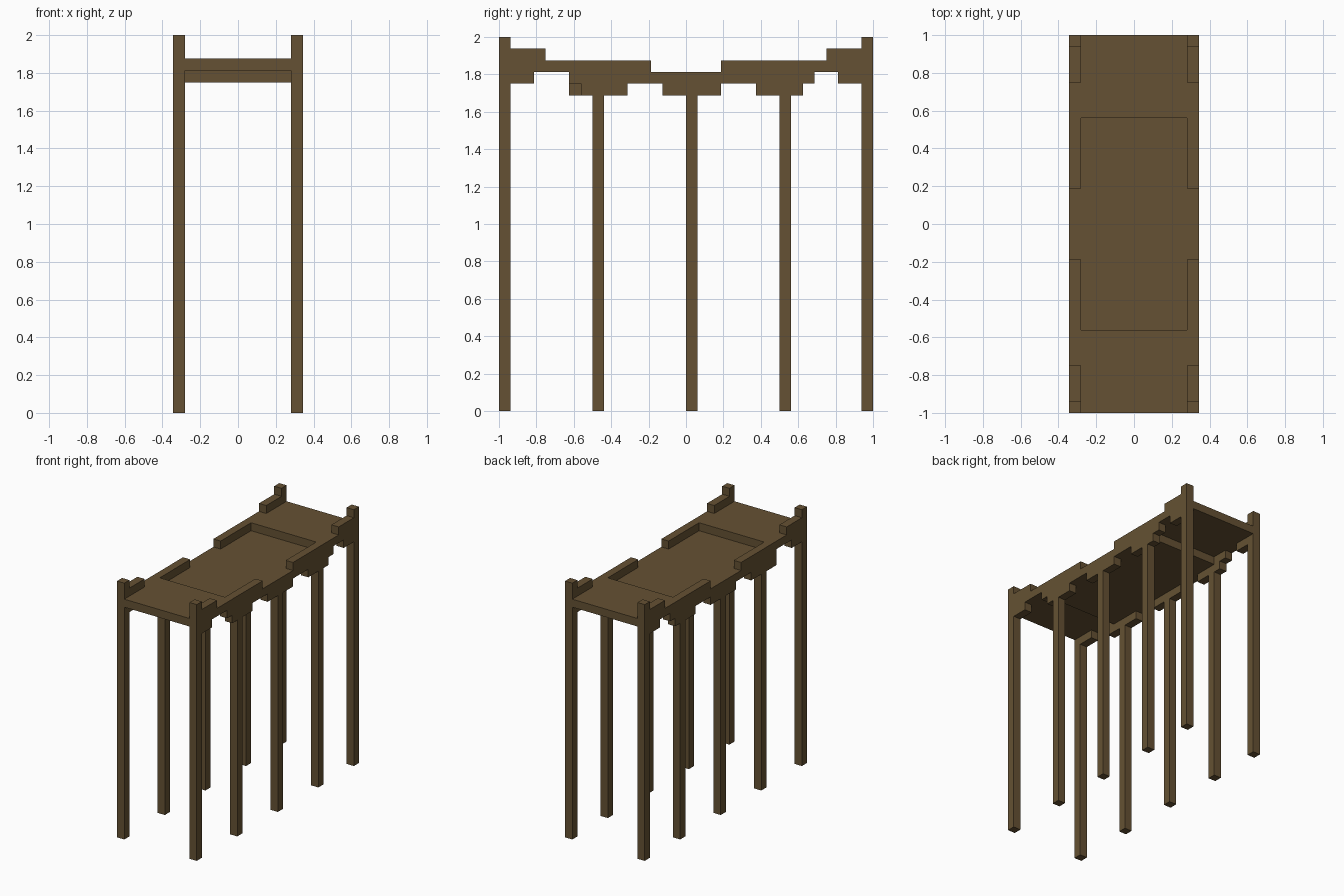
import bpy
import bmesh

cube = bpy.data.objects.get("Cube")
if cube:
    bpy.data.objects.remove(cube, do_unlink=True)

U = 1 / 16          # one grid step
OUTER = 5.5         # half width over the posts, in steps
INNER = 4.5         # half width between the posts

wood = bpy.data.materials.new("dark wood")
wood.use_nodes = True
WOOD_COLOUR = (0.130, 0.083, 0.033, 1)
wood.diffuse_color = WOOD_COLOUR
wood.node_tree.nodes["Principled BSDF"].inputs["Base Color"].default_value = WOOD_COLOUR


def extrude_profile(name, profile, x0, x1):
    """Extrude a (y, z) outline along x; all values in grid steps."""
    bm = bmesh.new()
    face = bm.faces.new([bm.verts.new((x0 * U, y * U, z * U)) for y, z in profile])
    grown = bmesh.ops.extrude_face_region(bm, geom=[face], use_keep_orig=True)
    moved = [v for v in grown["geom"] if isinstance(v, bmesh.types.BMVert)]
    bmesh.ops.translate(bm, verts=moved, vec=((x1 - x0) * U, 0, 0))
    bmesh.ops.recalc_face_normals(bm, faces=bm.faces)
    mesh = bpy.data.meshes.new(name)
    bm.to_mesh(mesh)
    bm.free()
    mesh.materials.append(wood)
    obj = bpy.data.objects.new(name, mesh)
    bpy.context.collection.objects.link(obj)
    return obj


def box(name, x0, x1, y0, y1, z0, z1):
    return extrude_profile(name, [(y0, z0), (y1, z0), (y1, z1), (y0, z1)], x0, x1)


def stepped(levels, start):
    """Turn (end y, height) runs into a staircase line."""
    points = []
    for end, z in levels:
        points += [(start, z), (end, z)]
        start = end
    return points


# Stepped rail outlines: top edge, and bracketed bottom edge
top_edge = stepped([(-12, 31), (-3, 30), (3, 29), (12, 30), (15, 31)], -15)
bracket_run = [(-5, 27), (-2, 28), (3, 27), (6, 28), (10, 27), (11, 28), (13, 29), (15, 28)]
front_bracket = {"left": [(-13, 28), (-10, 29), (-9, 28)],
                 "right": [(-13, 28), (-10, 29)]}

for side, sign in (("left", 1), ("right", -1)):
    x0, x1 = sorted((sign * INNER, sign * OUTER))
    bottom_edge = stepped(front_bracket[side] + bracket_run, -15)
    extrude_profile(side + "_rail", bottom_edge + top_edge[::-1], x0, x1)
    # Tall corner posts and the legs under the brackets
    for end, y in (("front", -16), ("back", 15)):
        box(f"{side}_{end}_corner_post", x0, x1, y, y + 1, 0, 32)
    for place, y in (("front", -8), ("middle", 0), ("back", 8)):
        box(f"{side}_{place}_leg", x0, x1, y, y + 1, 0, 27)

# Deck: raised ends and a sunken middle
box("front_deck", -INNER, INNER, -16, -9, 29, 30)
box("back_deck", -INNER, INNER, 9, 16, 29, 30)
box("sunken_deck", -INNER, INNER, -9, 9, 28, 29)
